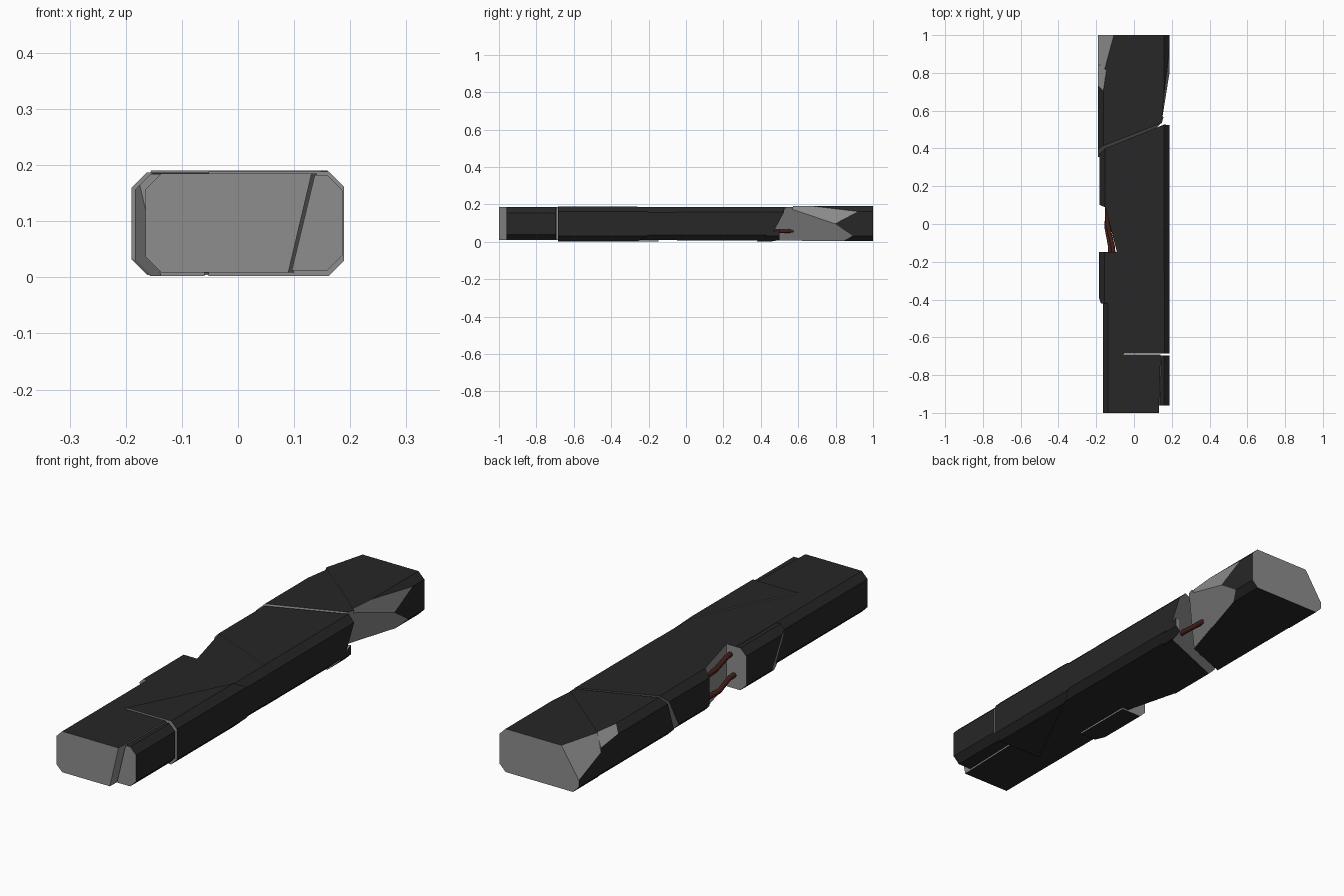
import bpy, bmesh
from mathutils import Vector

if "Cube" in bpy.data.objects:
    bpy.data.objects.remove(bpy.data.objects["Cube"])


def material(name, rgb):
    m = bpy.data.materials.new(name)
    m.diffuse_color = (*rgb, 1)
    m.use_nodes = True
    m.node_tree.nodes["Principled BSDF"].inputs["Base Color"].default_value = m.diffuse_color
    return m


dark = material("dark_coating", (0.02, 0.02, 0.02))
core = material("grey_core", (0.27, 0.27, 0.27))
rust = material("rusty_steel", (0.06, 0.014, 0.01))


def block(name, y0, y1, inside, cuts=(), x=(-0.187, 0.187), z=(0.005, 0.186), c=0.028):
    """Chamfered bar from y0 to y1, split by three-point planes; the side holding 'inside' stays."""
    (x0, x1), (z0, z1) = x, z
    section = [(x0 + c, z0), (x1 - c, z0), (x1, z0 + c), (x1, z1 - c),
               (x1 - c, z1), (x0 + c, z1), (x0, z1 - c), (x0, z0 + c)]
    bm = bmesh.new()
    rings = [[bm.verts.new((px, y, pz)) for px, pz in section] for y in (y0, y1)]
    for i in range(8):
        j = (i + 1) % 8
        bm.faces.new((rings[0][i], rings[0][j], rings[1][j], rings[1][i]))
    for r in rings:
        bm.faces.new(r).material_index = 1
    for a, b, d in cuts:
        a, b, d = Vector(a), Vector(b), Vector(d)
        n = (b - a).cross(d - a).normalized()
        if n.dot(Vector(inside) - a) > 0:
            n = -n
        geom = bm.verts[:] + bm.edges[:] + bm.faces[:]
        bmesh.ops.bisect_plane(bm, geom=geom, plane_co=a, plane_no=n, clear_outer=True)
        rim = [e for e in bm.edges if e.is_boundary]
        if rim:
            for f in bmesh.ops.holes_fill(bm, edges=rim, sides=0)["faces"]:
                f.material_index = 1
    bmesh.ops.recalc_face_normals(bm, faces=bm.faces[:])
    me = bpy.data.meshes.new(name)
    bm.to_mesh(me)
    bm.free()
    me.materials.append(dark)
    me.materials.append(core)
    ob = bpy.data.objects.new(name, me)
    bpy.context.collection.objects.link(ob)
    return ob


def plan(ax, ay, bx, by, lean=0.0):
    """Crack drawn on the plan, leaning along y from bottom to top."""
    return ((ax, ay, 0), (bx, by, 0), (ax, ay + lean, 0.19))


# Front end: main block and the corner slice set back beside it
slice_crack = ((0.09, -1, 0.01), (0.13, -1, 0.18), (0.14, -0.68, 0.18))
block("front_block", -1, -0.69, (0, -0.8, 0.1), [slice_crack],
      x=(-0.165, 0.187), z=(0.009, 0.185))
block("front_corner_slice", -0.96, -0.695, (0.17, -0.8, 0.1),
      [((0.094, -1, 0.01), (0.135, -1, 0.18), (0.145, -0.68, 0.18))],
      z=(0.012, 0.182))

# Front-middle: left block, bulging left shell and right wedge
diagonal = plan(-0.05, -0.68, 0.187, -0.21)
block("front_middle_block", -0.69, -0.15, (-0.1, -0.3, 0.1), [diagonal],
      x=(-0.165, 0.187), z=(0.009, 0.185))
block("front_left_shell", -0.42, -0.147, (-0.15, -0.2, 0.1),
      [((-0.185, -0.36, 0.1), (-0.16, -0.42, 0.1), (-0.185, -0.41, 0.19)),
       plan(-0.06, -0.4, -0.06, 0)], x=(-0.184, 0.187), z=(0.002, 0.184))
block("front_right_wedge", -0.685, 0, (0.16, -0.6, 0.1), [diagonal, plan(0.19, -0.2, 0, -0.18)],
      x=(-0.187, 0.189), z=(0.002, 0.189))

# Middle: narrow neck beside the left-hand gap, then the long central block
neck_crack = plan(-0.18, 0.1, 0.187, -0.06)
block("middle_neck", -0.2, 0.12, (0.1, -0.1, 0.1),
      [neck_crack, plan(-0.09, -0.15, -0.15, 0.08), plan(-0.1, -0.19, 0.187, -0.19)],
      z=(0.009, 0.185))
block("middle_block", -0.08, 0.6, (0, 0.2, 0.1),
      [neck_crack, ((-0.19, 0.34, 0.1), (0.187, 0.44, 0.0), (0.187, 0.54, 0.19))],
      x=(-0.182, 0.187), z=(0.008, 0.186))

# Back: left block and end block on either side of a diagonal crack
front_break = ((-0.19, 0.375, 0.1), (0.187, 0.50, 0.03), (0.13, 0.53, 0.19))
back_crack = plan(0.15, 0.57, -0.19, 0.85)
chip_low = ((0.187, 0.82, 0.08), (0.05, 0.5, 0.0), (0.15, 0.57, 0.17))
chip_high = ((0.187, 0.82, 0.11), (0.15, 0.59, 0.19), (0.16, 0.56, 0.12))
block("back_left_block", 0.3, 0.9, (-0.15, 0.6, 0.1),
      [front_break, back_crack, chip_low,
       ((-0.19, 0.80, 0.15), (-0.19, 0.95, 0.13), (-0.14, 0.83, 0.19))],
      x=(-0.19, 0.187), z=(0.006, 0.187))
block("back_end_block", 0.4, 1, (0.1, 0.9, 0.1),
      [back_crack, chip_low, chip_high,
       ((-0.19, 0.81, 0.14), (-0.12, 0.95, 0.19), (-0.155, 0.82, 0.19))],
      x=(-0.19, 0.187), z=(0.004, 0.19))

# Loose shard under the right-hand break
block("lower_right_shard", 0.38, 0.5, (0.16, 0.43, 0.005),
      [((0.187, 0.36, 0.0), (0.187, 0.47, 0.055), (0.05, 0.42, 0.0)),
       plan(0.13, 0.3, 0.17, 0.52)], z=(0.002, 0.189))


# Bent reinforcing bars showing in both gaps
def bar(name, points, r=0.011):
    cu = bpy.data.curves.new(name, "CURVE")
    cu.dimensions = "3D"
    cu.bevel_depth = r
    cu.bevel_resolution = 1
    cu.use_fill_caps = True
    cu.materials.append(rust)
    s = cu.splines.new("POLY")
    s.points.add(len(points) - 1)
    for p, co in zip(s.points, points):
        p.co = (*co, 1)
    bpy.context.collection.objects.link(bpy.data.objects.new(name, cu))


bar("left_upper_bar", [(-0.105, -0.2, 0.145), (-0.112, -0.12, 0.145), (-0.14, 0.0, 0.14), (-0.145, 0.14, 0.14)])
bar("left_lower_bar", [(-0.125, -0.2, 0.06), (-0.128, -0.11, 0.06), (-0.145, -0.02, 0.045), (-0.14, 0.14, 0.045)])
bar("right_lower_bar", [(0.1, 0.36, 0.055), (0.1, 0.46, 0.055), (0.085, 0.64, 0.06)])
bar("inner_lower_bar", [(-0.06, 0.3, 0.05), (-0.06, 0.5, 0.05)])
